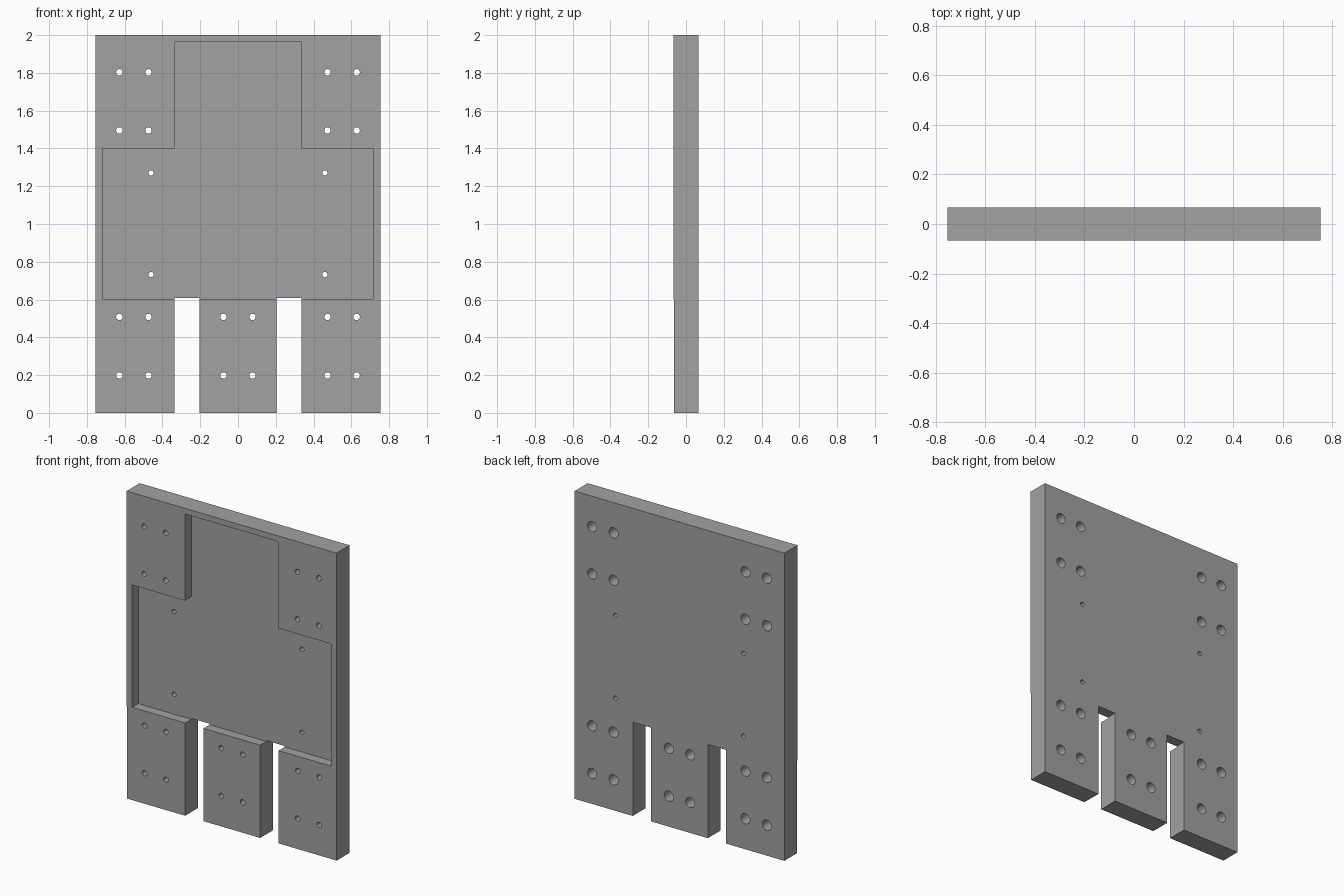
import bpy, bmesh, math
from mathutils import Matrix, Vector

cube = bpy.data.objects.get("Cube")
if cube:
    bpy.data.objects.remove(cube, do_unlink=True)

HALF_W, HALF_T, HEIGHT = 0.754, 0.067, 2.0
LEG_TOP = 0.603

grey = bpy.data.materials.new("plain_grey")
grey.use_nodes = True
grey.diffuse_color = (0.36, 0.36, 0.36, 1)
grey.node_tree.nodes["Principled BSDF"].inputs["Base Color"].default_value = (0.36, 0.36, 0.36, 1)


def finish(name, bm):
    bmesh.ops.recalc_face_normals(bm, faces=bm.faces)
    mesh = bpy.data.meshes.new(name)
    bm.to_mesh(mesh)
    bm.free()
    mesh.materials.append(grey)
    obj = bpy.data.objects.new(name, mesh)
    bpy.context.scene.collection.objects.link(obj)
    return obj


def prism(name, outlines, y0, y1):
    """Extrude closed x-z outlines from y0 to y1."""
    bm = bmesh.new()
    for pts in outlines:
        face = bm.faces.new([bm.verts.new((x, y0, z)) for x, z in pts])
        ext = bmesh.ops.extrude_face_region(bm, geom=[face])
        verts = [v for v in ext["geom"] if isinstance(v, bmesh.types.BMVert)]
        bmesh.ops.translate(bm, verts=verts, vec=Vector((0, y1 - y0, 0)))
    return finish(name, bm)


def rect(x0, x1, z0, z1):
    return [(x0, z0), (x1, z0), (x1, z1), (x0, z1)]


def drills(name, spots, radius, y0, y1):
    """Round cutters running along y."""
    bm = bmesh.new()
    for x, z in spots:
        place = Matrix.Translation((x, (y0 + y1) / 2, z)) @ Matrix.Rotation(math.pi / 2, 4, 'X')
        bmesh.ops.create_cone(bm, cap_ends=True, segments=32, radius1=radius,
                              radius2=radius, depth=y1 - y0, matrix=place)
    return finish(name, bm)


def cut(target, cutter):
    mod = target.modifiers.new("cut", 'BOOLEAN')
    mod.operation, mod.solver, mod.object = 'DIFFERENCE', 'EXACT', cutter
    bpy.context.view_layer.update()
    graph = bpy.context.evaluated_depsgraph_get()
    mesh = bpy.data.meshes.new_from_object(target.evaluated_get(graph))
    target.modifiers.clear()
    target.data = mesh
    bpy.data.objects.remove(cutter, do_unlink=True)


# Main slab
plate = prism("mounting_plate", [rect(-HALF_W, HALF_W, 0, HEIGHT)], -HALF_T, HALF_T)

# Slightly set-back legs
cut(plate, prism("leg_step", [rect(-1, 1, -0.1, LEG_TOP)], -0.2, -HALF_T + 0.004))

# T-shaped front pocket, mirrored about the centre
half = [(0.717, LEG_TOP), (0.717, 1.40), (0.336, 1.40), (0.336, 1.963)]
pocket = half + [(-x, z) for x, z in reversed(half)]
cut(plate, prism("pocket", [pocket], -0.2, 0))

# Slots between the legs
cut(plate, prism("slots", [rect(0.204, 0.336, -0.1, 0.609),
                           rect(-0.336, -0.204, -0.1, 0.609)], -0.2, 0.2))

# Bolt holes with wide counterbores at the back
bolts = [(s * x, z) for s in (-1, 1) for x in (0.474, 0.628) for z in (0.198, 0.508, 1.495, 1.803)]
bolts += [(s * 0.077, z) for s in (-1, 1) for z in (0.198, 0.508)]
cut(plate, drills("counterbores", bolts, 0.033, -0.02, 0.2))
cut(plate, drills("bolt_holes", bolts, 0.017, -0.2, 0.2))

# Small holes through the pocket floor
pins = [(s * 0.46, z) for s in (-1, 1) for z in (0.732, 1.27)]
cut(plate, drills("pin_holes", pins, 0.014, -0.2, 0.2))

# Smooth hole walls, crisp edges
bpy.ops.object.select_all(action='DESELECT')
plate.select_set(True)
bpy.context.view_layer.objects.active = plate
bpy.ops.object.shade_smooth_by_angle(angle=math.radians(30))
